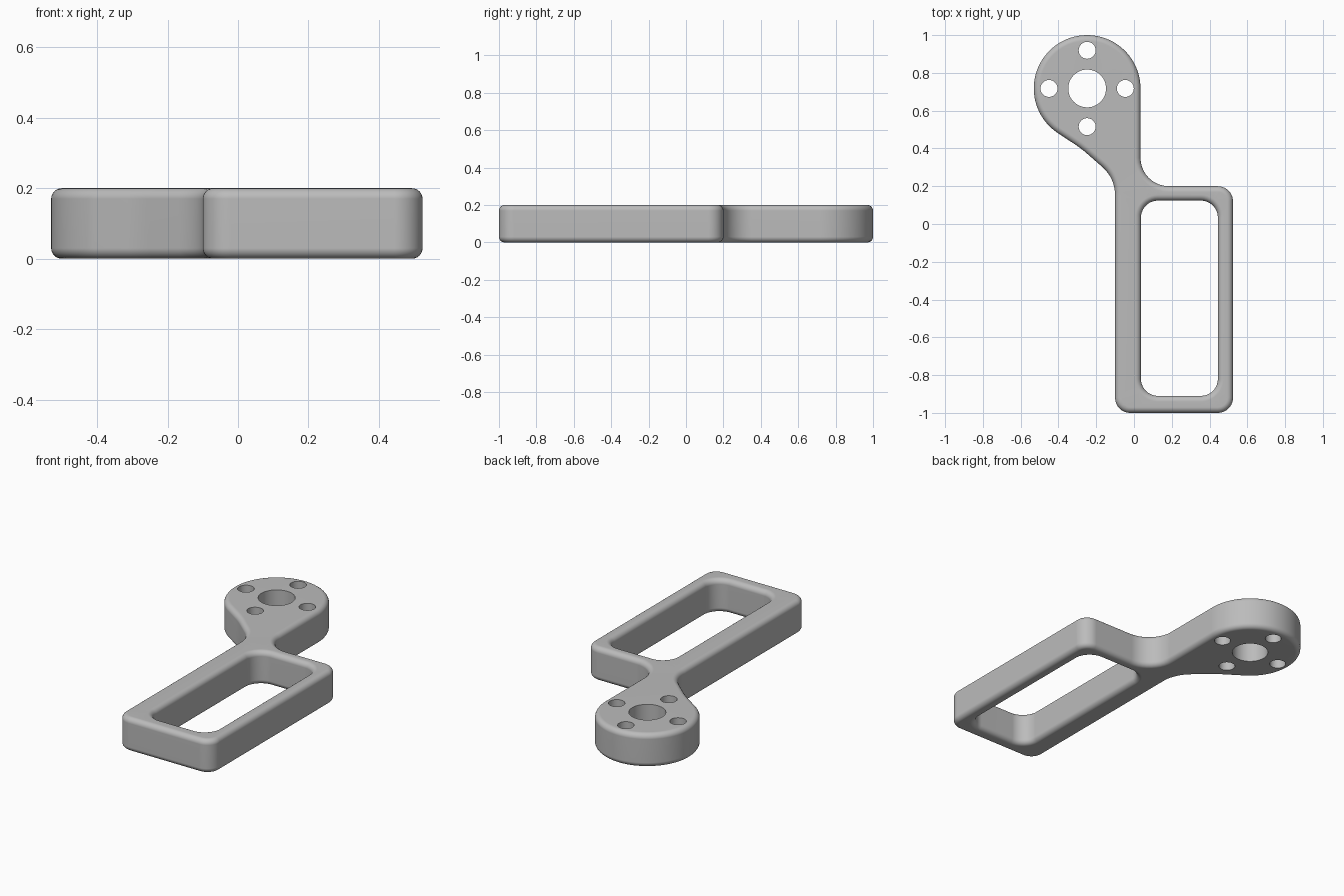
import bpy, bmesh, math
from mathutils import Vector

cube = bpy.data.objects.get("Cube")
if cube:
    bpy.data.objects.remove(cube, do_unlink=True)

HEIGHT, BEVEL, STEPS = 0.2, 0.03, 6
HEAD, HEAD_R = Vector((-0.248, 0.7175)), 0.2825


def arc(center, radius, start, end, count):
    return [center + radius * Vector((math.cos(a), math.sin(a)))
            for a in (math.radians(start + (end - start) * i / count)
                      for i in range(count + 1))]


def rounded(corners, segs=10):
    """Closed 2D loop with each (x, y, radius) corner filleted."""
    loop = []
    for i, (x, y, r) in enumerate(corners):
        p = Vector((x, y))
        if not r:
            loop.append(p)
            continue
        a = (Vector(corners[i - 1][:2]) - p).normalized()
        b = (Vector(corners[(i + 1) % len(corners)][:2]) - p).normalized()
        half = a.angle(b) / 2
        center = p + (a + b).normalized() * (r / math.sin(half))
        u = p + a * (r / math.tan(half)) - center
        v = p + b * (r / math.tan(half)) - center
        sweep = math.pi - 2 * half
        for k in range(segs + 1):
            t = k / segs
            loop.append(center + (u * math.sin((1 - t) * sweep)
                                  + v * math.sin(t * sweep)) / math.sin(sweep))
    return loop


def offset(loop, d):
    """Move a counter-clockwise loop inward by d."""
    out = []
    for i, p in enumerate(loop):
        e1 = (p - loop[i - 1]).normalized()
        e2 = (loop[(i + 1) % len(loop)] - p).normalized()
        n = Vector((-e1.y - e2.y, e1.x + e2.x)).normalized()
        out.append(p + n * (d / max(0.5, n.dot(Vector((-e1.y, e1.x))))))
    return out


def wall(bm, loop, levels):
    """Stack rings of (inset, z), join them, return bottom and top edges."""
    rings = [[bm.verts.new((p.x, p.y, z)) for p in offset(loop, d)] for d, z in levels]
    n = len(loop)
    for low, high in zip(rings, rings[1:]):
        for i in range(n):
            j = (i + 1) % n
            bm.faces.new((low[i], low[j], high[j], high[i]))
    return [[bm.edges.get((r[i], r[(i + 1) % n])) for i in range(n)]
            for r in (rings[0], rings[-1])]


# Outline: handle frame, neck and round head
outline = rounded(
    [(-0.1, -1, 0.08), (0.524, -1, 0.08), (0.524, 0.2, 0.08), (0.0345, 0.2, 0.15)]
    + [(p.x, p.y, 0) for p in arc(HEAD, HEAD_R, 0, 235, 56)]
    + [(-0.28, 0.4, 0.6), (-0.1, 0.243, 0.2)])
window = rounded([(0.037, -0.91, 0.09), (0.444, -0.91, 0.09),
                  (0.444, 0.124, 0.09), (0.037, 0.124, 0.09)])

# Rounded edge profile from bottom to top
quarter = [(BEVEL * (1 - math.cos(t)), BEVEL * (1 - math.sin(t)))
           for t in (math.pi / 2 * i / STEPS for i in range(STEPS + 1))]
profile = [(d, z) for d, z in reversed(quarter)] + [(d, HEIGHT - z) for d, z in quarter]

bm = bmesh.new()
rims = [wall(bm, outline, profile), wall(bm, window, [(-d, z) for d, z in profile])]

# Centre bore and four screw holes, sharp edged
holes = [(HEAD, 0.1, 48)]
holes += [(HEAD + p, 0.045, 24) for p in arc(Vector((0, 0)), 0.202, 0, 270, 3)]
for center, radius, count in holes:
    rims.append(wall(bm, arc(center, radius, 0, 360, count)[:-1], [(0, 0), (0, HEIGHT)]))

# Flat top and bottom faces
for side, z in ((0, -1), (1, 1)):
    bmesh.ops.triangle_fill(bm, use_beauty=True, normal=(0, 0, z),
                            edges=[e for rim in rims for e in rim[side]])
bmesh.ops.recalc_face_normals(bm, faces=bm.faces)

mesh = bpy.data.meshes.new("bracket_handle")
bm.to_mesh(mesh)
bm.free()
bracket = bpy.data.objects.new("bracket_handle", mesh)
bpy.context.collection.objects.link(bracket)

# Plain grey finish
grey = bpy.data.materials.new("plain_grey")
grey.use_nodes = True
color = (0.5, 0.5, 0.5, 1)
grey.diffuse_color = color
grey.node_tree.nodes["Principled BSDF"].inputs["Base Color"].default_value = color
mesh.materials.append(grey)

bpy.ops.object.select_all(action="DESELECT")
bracket.select_set(True)
bpy.context.view_layer.objects.active = bracket
bpy.ops.object.shade_smooth_by_angle(angle=math.radians(35))
weighted = bracket.modifiers.new("clean_shading", "WEIGHTED_NORMAL")
weighted.keep_sharp = True
